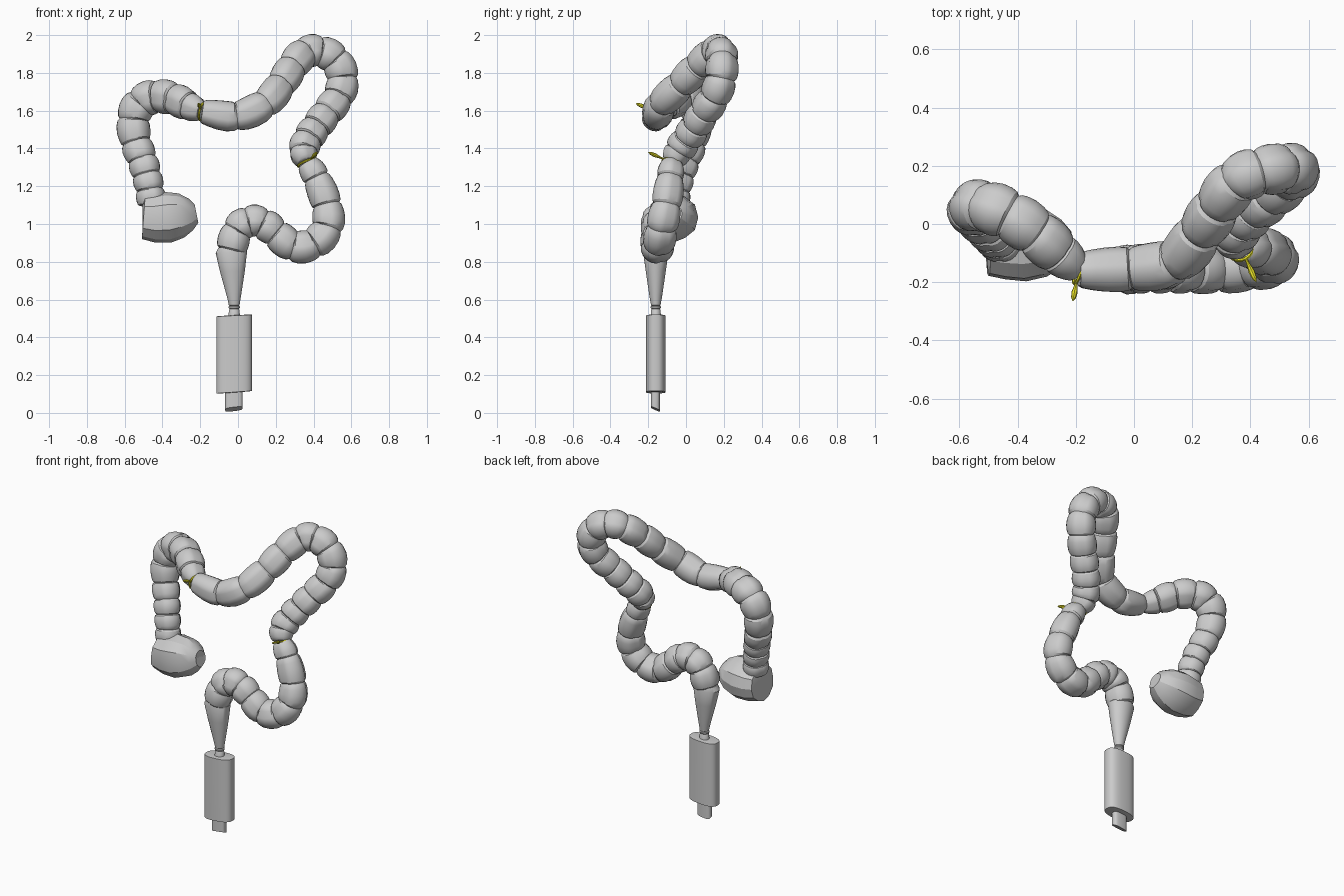
import bpy, math
from mathutils import Vector

if "Cube" in bpy.data.objects:
    bpy.data.objects.remove(bpy.data.objects["Cube"])


def make(name, verts, faces, mat=None, angle=35):
    me = bpy.data.meshes.new(name)
    me.from_pydata(verts, [], faces)
    me.update()
    ob = bpy.data.objects.new(name, me)
    bpy.context.collection.objects.link(ob)
    if mat:
        me.materials.append(mat)
    bpy.ops.object.select_all(action='DESELECT')
    ob.select_set(True)
    bpy.context.view_layer.objects.active = ob
    bpy.ops.object.shade_smooth_by_angle(angle=math.radians(angle))
    return ob


def skin(name, rings, mat=None, angle=35):
    """Join equal rings of points into a capped tube."""
    n = len(rings[0])
    verts = [p for r in rings for p in r]
    faces = [(i * n + j, i * n + (j + 1) % n, (i + 1) * n + (j + 1) % n, (i + 1) * n + j)
             for i in range(len(rings) - 1) for j in range(n)]
    faces += [tuple(reversed(range(n))), tuple(range(len(verts) - n, len(verts)))]
    return make(name, verts, faces, mat, angle)


def sweep(name, path, sides=24, lobes=0.0, mat=None, angle=35, ref=(0, -1, 0)):
    """Tube along (point, radius) pairs with a carried frame and three grooves."""
    u, rings = Vector(ref), []
    for i, (p, r) in enumerate(path):
        t = (path[min(i + 1, len(path) - 1)][0] - path[max(i - 1, 0)][0]).normalized()
        u = (u - t * u.dot(t)).normalized()
        v = t.cross(u)
        ring = []
        for j in range(sides):
            a = 2 * math.pi * j / sides
            d = (a + math.pi / 3) % (2 * math.pi / 3) - math.pi / 3
            k = r * (1 - lobes * math.exp(-(d / 0.22) ** 2))
            ring.append(p + (u * math.cos(a) + v * math.sin(a)) * k)
        rings.append(ring)
    return skin(name, rings, mat, angle)


def column(name, levels, sides=32, power=1.0, angle=35):
    """Upright loft: levels are (x, y, z, rx, ry, tilt_x, tilt_y)."""
    rings = []
    for x, y, z, rx, ry, tx, ty in levels:
        ring = []
        for j in range(sides):
            a = 2 * math.pi * j / sides
            c, s = math.cos(a), math.sin(a)
            dx = rx * math.copysign(abs(c) ** power, c)
            dy = ry * math.copysign(abs(s) ** power, s)
            ring.append((x + dx, y + dy, z + tx * dx + ty * dy))
        rings.append(ring)
    return skin(name, rings, angle=angle)


def catmull(a, b, c, d, t):
    return 0.5 * (2 * b + (c - a) * t + (2 * a - 5 * b + 4 * c - d) * t * t
                  + (3 * b - a - 3 * c + d) * t ** 3)


# bulge of one pouch from crease to crease
POUCH = [(0, .83), (.07, .93), (.25, 1.0), (.5, 1.04), (.75, 1.02), (.93, .95)]


def pouched_tube(name, keys):
    """Each key (x, y, z, radius) is a crease between two pouches."""
    pts = [Vector(k[:3]) for k in keys]
    pts = [2 * pts[0] - pts[1]] + pts + [2 * pts[-1] - pts[-2]]
    path = []
    for i in range(len(keys) - 1):
        for t, f in POUCH:
            r = keys[i][3] * (1 - t) + keys[i + 1][3] * t
            path.append((catmull(*pts[i:i + 4], t), r * f))
    path.append((Vector(keys[-1][:3]), keys[-1][3] * .83))
    return sweep(name, path, lobes=0.09, angle=28)


TIE1, TIE2 = (-.19, -.16, 1.595), (.365, -.075, 1.325)

# ascending part and first bend
pouched_tube("ascending_colon", [
    (-.46, -.06, 1.10, .075), (-.465, -.05, 1.18, .076), (-.485, -.03, 1.26, .078),
    (-.505, -.005, 1.34, .08), (-.54, .03, 1.43, .083), (-.555, .055, 1.55, .088),
    (-.515, .06, 1.645, .09), (-.43, .03, 1.675, .09), (-.34, -.03, 1.665, .088),
    (-.26, -.10, 1.625, .082), TIE1 + (.05,)])

# transverse part, high bend and descending part
pouched_tube("transverse_and_descending_colon", [
    TIE1 + (.068,), (-.01, -.155, 1.57, .082), (.14, -.13, 1.635, .083),
    (.225, -.03, 1.735, .083), (.285, .06, 1.83, .084), (.35, .145, 1.905, .085),
    (.43, .18, 1.915, .085), (.515, .19, 1.87, .086), (.555, .185, 1.77, .086),
    (.53, .15, 1.67, .084), (.47, .095, 1.59, .083), (.415, .05, 1.515, .082),
    (.37, .005, 1.45, .082), (.345, -.04, 1.385, .08), TIE2 + (.055,)])

# S-shaped part
pouched_tube("sigmoid_colon", [
    TIE2 + (.06,), (.415, -.085, 1.245, .075), (.47, -.105, 1.10, .083),
    (.475, -.13, .98, .085), (.40, -.145, .895, .086), (.29, -.155, .88, .085),
    (.20, -.155, .95, .083), (.13, -.155, 1.005, .083), (.055, -.155, 1.015, .083),
    (-.005, -.155, .965, .083), (-.035, -.16, .86, .083)])

# blind sac at the start, with a dented end
SAC = [(-.505, 1.035, .07), (-.50, 1.035, .115), (-.44, 1.03, .128), (-.37, 1.035, .135),
       (-.30, 1.045, .118), (-.25, 1.05, .085), (-.22, 1.055, .05), (-.225, 1.055, .036),
       (-.25, 1.05, .02)]
sweep("cecum_sac", [(Vector((x, -.07, z)), r) for x, z, r in SAC], sides=12, lobes=.06, angle=25)
# small slit on the sac
bpy.ops.mesh.primitive_torus_add(major_radius=.032, minor_radius=.009, major_segments=16,
                                 minor_segments=6, location=(-.268, -.10, .985),
                                 rotation=(math.radians(30), math.radians(125), 0))
bpy.context.object.name = "cecum_opening"
bpy.context.object.scale = (1, .6, 1)
bpy.ops.object.shade_smooth()

# tapering lower end and its collar
column("rectum_cone", [(-.035, -.16, .875, .068, .06, 0, 0), (-.035, -.16, .85, .083, .067, .05, 0),
                       (-.03, -.16, .75, .066, .053, 0, 0), (-.022, -.16, .62, .038, .034, 0, 0),
                       (-.02, -.16, .575, .029, .026, 0, 0)][::-1])
column("rectum_neck", [(-.02, -.16, z, r, r * .9, 0, 0) for z, r in
                       [(.50, .031), (.545, .028), (.55, .025), (.556, .03), (.563, .03),
                        (.567, .025), (.571, .029), (.578, .029)]])

# flattened sleeve and the slanted outlet below it
column("sphincter_sleeve", [(-.02, -.16, .108, .08, .04, .07, 0), (-.02, -.16, .11, .095, .052, .07, 0),
                            (-.02, -.16, .515, .095, .052, .05, 0),
                            (-.02, -.16, .517, .08, .04, .05, 0)], power=.75)
column("outlet_tube", [(-.022, -.162, .02, .046, .024, .12, -.45),
                       (-.022, -.162, .14, .046, .024, 0, 0)], sides=20, power=.6)

# yellow ties: a band round each narrowing and a loose leaf-shaped end
yellow = bpy.data.materials.new("tie_yellow")
yellow.diffuse_color = (.8, .75, .02, 1)
yellow.use_nodes = True
yellow.node_tree.nodes["Principled BSDF"].inputs["Base Color"].default_value = yellow.diffuse_color


def tie(name, at, axis, radius, tip):
    at, axis, tip = Vector(at), Vector(axis).normalized(), Vector(tip)
    bpy.ops.mesh.primitive_torus_add(major_radius=radius, minor_radius=.006, major_segments=20,
                                     minor_segments=6, location=at)
    band = bpy.context.object
    band.name = name + "_band"
    band.rotation_euler = axis.to_track_quat('Z', 'Y').to_euler()
    band.data.materials.append(yellow)
    start = at + (tip - at) * .3
    prof = [(0, .004), (.3, .006), (.6, .011), (.85, .008), (1, .001)]
    sweep(name + "_end", [(start.lerp(tip, t), r) for t, r in prof], sides=8, mat=yellow,
          ref=(1, 0, 0))


tie("upper_tie", TIE1, (.9, -.3, -.2), .047, (-.21, -.265, 1.638))
tie("lower_tie", TIE2, (.35, -.2, -.85), .051, (.42, -.2, 1.38))
